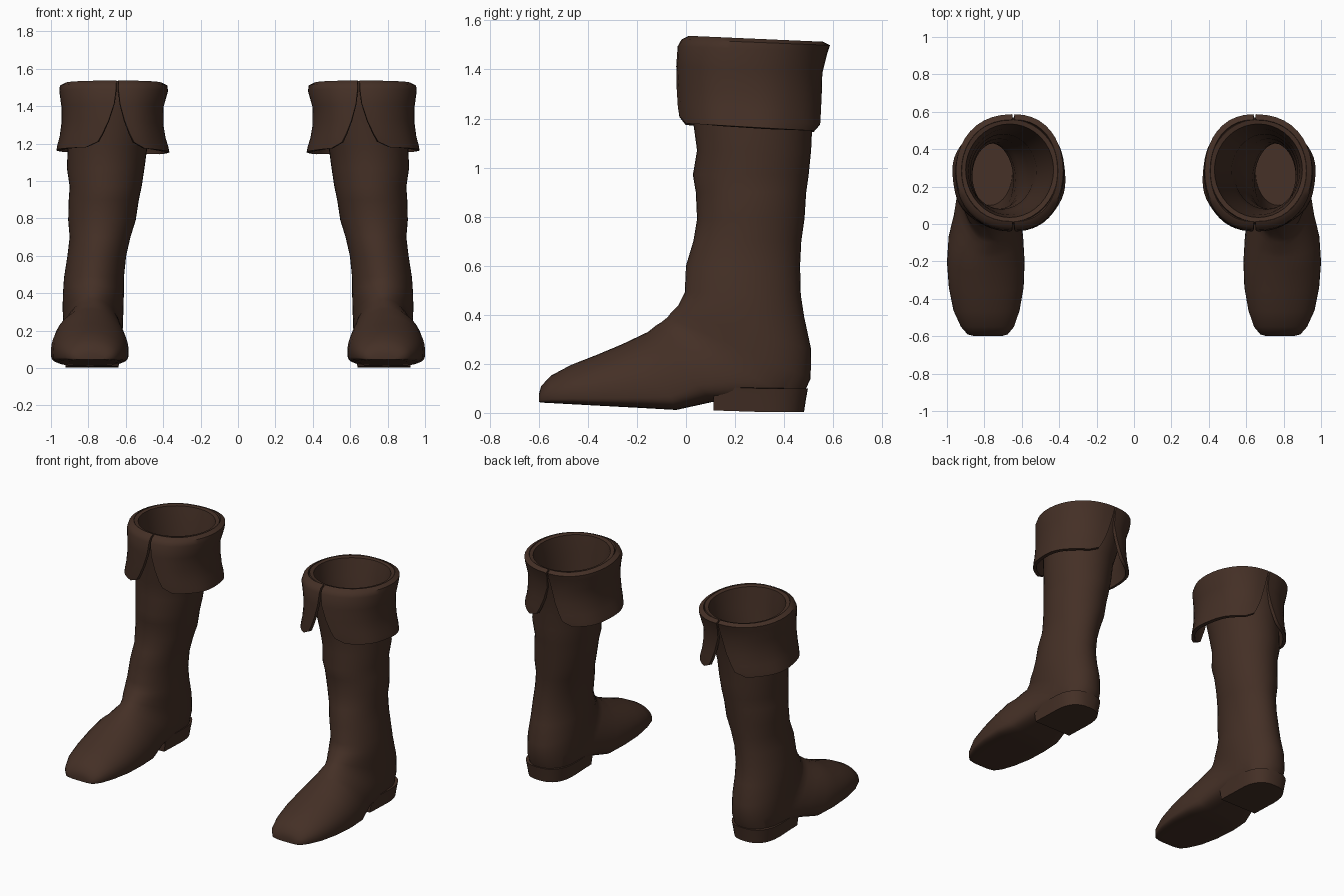
import bpy, bmesh, math

if "Cube" in bpy.data.objects:
    bpy.data.objects.remove(bpy.data.objects["Cube"])

leather = bpy.data.materials.new("dark brown leather")
leather.diffuse_color = (0.058, 0.029, 0.019, 1)
leather.use_nodes = True
leather.node_tree.nodes["Principled BSDF"].inputs["Base Color"].default_value = leather.diffuse_color


def finish(name, bm, angle=40):
    """Turn a bmesh into a smooth object mirrored to the other boot."""
    bmesh.ops.recalc_face_normals(bm, faces=bm.faces)
    me = bpy.data.meshes.new(name)
    bm.to_mesh(me)
    bm.free()
    me.materials.append(leather)
    ob = bpy.data.objects.new(name, me)
    bpy.context.collection.objects.link(ob)
    bpy.ops.object.select_all(action='DESELECT')
    bpy.context.view_layer.objects.active = ob
    ob.select_set(True)
    bpy.ops.object.shade_smooth_by_angle(angle=math.radians(angle))
    ob.modifiers.new("other_side", 'MIRROR').use_mirror_merge = False
    return ob


def loft(bm, rings):
    """Bridge closed rings of points and cap both ends."""
    rows = [[bm.verts.new(p) for p in r] for r in rings]
    n = len(rows[0])
    for a, b in zip(rows, rows[1:]):
        for i in range(n):
            j = (i + 1) % n
            bm.faces.new((a[i], a[j], b[j], b[i]))
    bm.faces.new(rows[0])
    bm.faces.new(rows[-1])


def section(yf, zf, yb, zb, x0, x1, n=40):
    """Oval between a front and a back point; boxy below when it stands upright."""
    f = abs(zf - zb) / math.hypot(yf - yb, zf - zb)
    m, e = 0.5 + 0.22 * f, 1 - 0.62 * f * f
    pts = []
    for i in range(n):
        t = 2 * math.pi * i / n
        c, s = math.cos(t), math.sin(t)
        if c >= 0:
            k, w = m * (1 - c), s
        else:
            k = m + (1 - m) * abs(c) ** e
            w = math.copysign(abs(s) ** e, s)
        pts.append(((x0 + x1) / 2 + (x1 - x0) / 2 * w,
                    yf + (yb - yf) * k, zf + (zb - zf) * k))
    return pts


# Boot: sections turn from the upright toe, round the heel, up the leg
# front y, front z, back y, back z, inner x, outer x
foot = [
    (-.60, .075, -.60, .045, .71, .85),
    (-.59, .11, -.59, .042, .675, .89),
    (-.55, .152, -.55, .04, .642, .925),
    (-.47, .195, -.46, .035, .612, .965),
    (-.36, .238, -.33, .028, .59, .99),
    (-.26, .28, -.18, .02, .585, 1.0),
    (-.18, .318, -.04, .012, .592, .992),
    (-.155, .33, .11, .045, .605, .965),
    (-.12, .358, .28, .04, .615, .945),
    (-.10, .37, .46, .035, .618, .935),
    (-.075, .39, .508, .14, .615, .935),
    (-.06, .41, .51, .26, .612, .938),
    (-.03, .44, .482, .39, .61, .935),
]
leg = [
    (-.005, .49, .468, .48, .61, .93),
    (0, .6, .465, .6, .598, .912),
    (.03, .7, .47, .7, .575, .90),
    (.045, .79, .483, .79, .547, .908),
    (.04, .9, .49, .9, .53, .905),
    (.028, .97, .50, .97, .515, .90),
    (.045, 1.07, .51, 1.07, .50, .915),
    (.03, 1.18, .515, 1.18, .485, .91),
    (.015, 1.4, .545, 1.39, .42, .92),
    (-.005, 1.50, .572, 1.475, .39, .945),
]


def inset(r, d):
    return (r[0] + d, r[1], r[2] - d, r[3], r[4] + d, r[5] - d)


rim = [(.01, 1.535, .56, 1.51, .405, .925), (.035, 1.53, .535, 1.505, .43, .90)]
lining = [inset(r, .035) for r in reversed(leg[:-1])]
floor = [(.10, .12, .45, .10, .65, .89)]
bm = bmesh.new()
loft(bm, [section(*r) for r in foot + leg + rim + lining + floor])
finish("boot", bm)

# Heel block: rounded at the back, straight at the front
bm = bmesh.new()
rings = []
for z, grow in ((.1, .012), (.055, .004), (.004, -.004)):
    ring = [(.635 - grow, .112, z + .006), (.925 + grow, .112, z + .006)]
    for i in range(17):
        a = math.pi * i / 16
        ring.append((.78 + (.145 + grow) * math.copysign(abs(math.cos(a)) ** .8, math.cos(a)),
                     .30 + (.185 + grow) * math.sin(a) ** .8, z))
    rings.append(ring)
loft(bm, rings)
finish("heel", bm)


# Folded cuff: two flaps that part at the front and the back
# depth, front y, back y, inner x, outer x
fold = [
    (0, .012, .558, .407, .923),
    (.04, -.018, .587, .378, .952),
    (.12, -.034, .577, .374, .956),
    (.35, -.040, .556, .398, .945),
    (.6, -.040, .555, .398, .945),
    (.8, -.040, .556, .386, .955),
    (.92, -.038, .558, .372, .967),
    (1, -.036, .556, .366, .972),
]


def flap(name, side):
    bm = bmesh.new()
    grid = []
    cols = 20
    for v, yf, yb, x0, x1 in fold:
        gap = .012 + .42 * max(0, v - .15) ** 1.7 + (.16 if v == 1 else 0)
        row = []
        for i in range(cols + 1):
            a = gap + (math.pi - 2 * gap) * i / cols
            c, s = math.cos(a), math.sin(a)
            mid = .645 + .02 * s * side
            reach = (x1 - mid) if side > 0 else (mid - x0)
            # slight soft folds in the leather
            wave = 1 + .012 * math.sin(7 * a + side) * v * s
            x = mid + side * reach * abs(s) ** .9 * wave
            y = (yf + yb) / 2 - (yb - yf) / 2 * c * wave
            top = 1.525 + .012 * c
            low = 1.165 + .017 * c - (.012 if side < 0 else 0) * s
            row.append(bm.verts.new((x, y, top + (low - top) * v)))
        grid.append(row)
    for a, b in zip(grid, grid[1:]):
        for i in range(cols):
            bm.faces.new((a[i], a[i + 1], b[i + 1], b[i]))
    bmesh.ops.recalc_face_normals(bm, faces=bm.faces)
    # outward normals so the thickness grows towards the leg
    face = bm.faces[:][cols * 3 + cols // 2]
    if face.normal.x * side < 0:
        bmesh.ops.reverse_faces(bm, faces=bm.faces)
    geo = bm.faces[:]
    bmesh.ops.solidify(bm, geom=geo, thickness=.022)
    finish(name, bm, 45)


flap("outer_cuff_flap", 1)
flap("inner_cuff_flap", -1)
